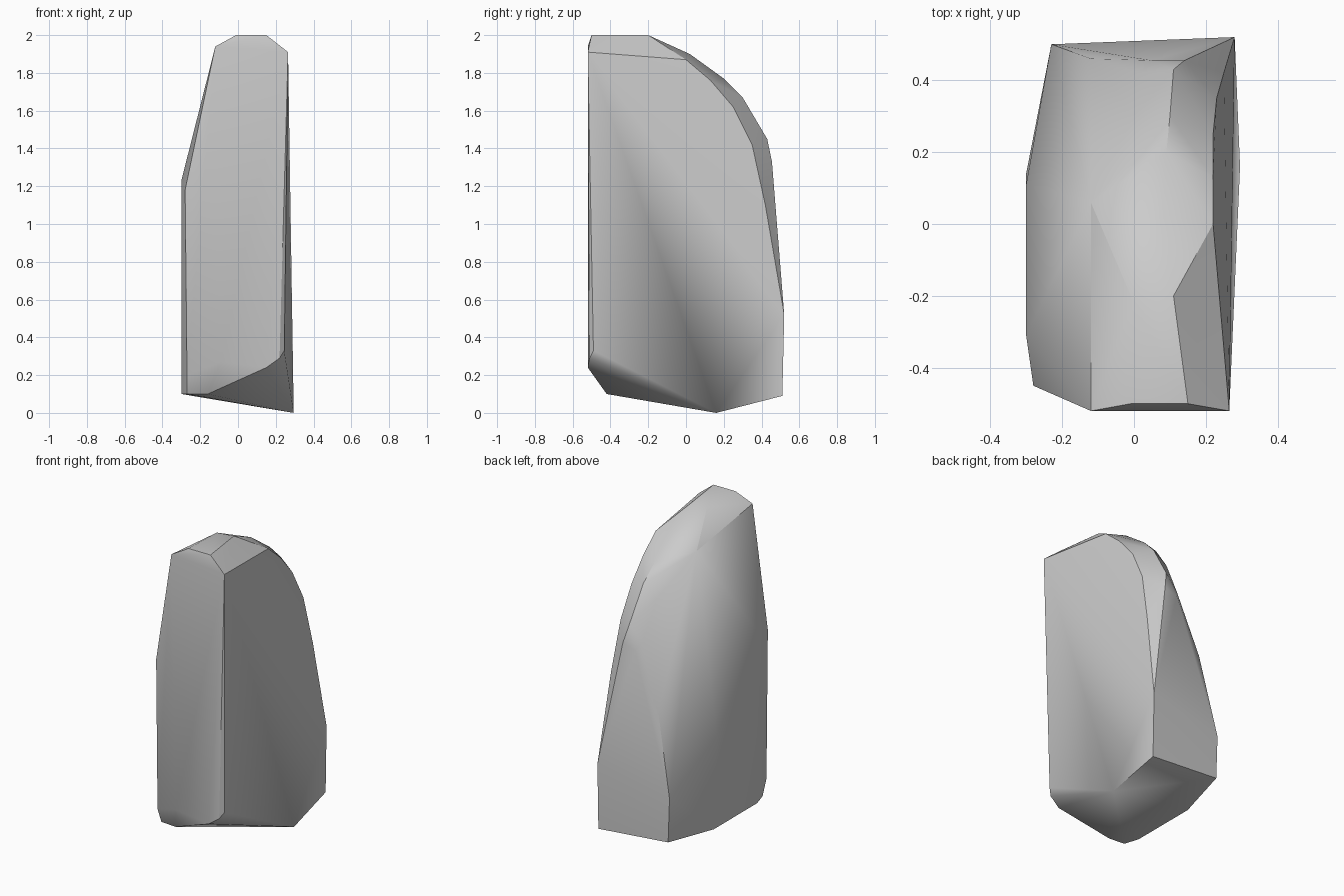
import bpy
import bmesh
import math

# Remove the default object only
default_object = bpy.data.objects.get("Cube")
if default_object is not None:
    bpy.data.objects.remove(default_object, do_unlink=True)


def make_material(name, level):
    """Plain grey material with matching viewport and render colour."""
    material = bpy.data.materials.new(name)
    material.use_nodes = True
    colour = (level, level, level, 1)
    material.diffuse_color = colour
    shader = material.node_tree.nodes["Principled BSDF"]
    shader.inputs["Base Color"].default_value = colour
    return material


def make_boulder(name, ridges, material):
    """Stretch a faceted stone skin over a set of short ridge lines."""
    mesh = bpy.data.meshes.new(name)
    stone = bmesh.new()
    for ridge in ridges.values():
        for point in ridge:
            stone.verts.new(point)
    hull = bmesh.ops.convex_hull(stone, input=list(stone.verts))
    # Discard points that ended up inside the skin
    buried = set(hull["geom_interior"]) | set(hull["geom_unused"])
    loose = [item for item in buried if isinstance(item, bmesh.types.BMVert)]
    bmesh.ops.delete(stone, geom=loose, context="VERTS")
    # Merge nearly flat triangles into broad cleaved faces
    bmesh.ops.dissolve_limit(stone, angle_limit=math.radians(1),
                             verts=list(stone.verts), edges=list(stone.edges))
    bmesh.ops.recalc_face_normals(stone, faces=list(stone.faces))
    stone.to_mesh(mesh)
    stone.free()
    mesh.materials.append(material)
    boulder = bpy.data.objects.new(name, mesh)
    bpy.context.collection.objects.link(boulder)
    bpy.ops.object.select_all(action="DESELECT")
    boulder.select_set(True)
    bpy.context.view_layer.objects.active = boulder
    bpy.ops.object.shade_smooth_by_angle(angle=math.radians(30))
    return boulder


# Ridge lines that bound the standing stone
ridges = {
    # Flat crown and the slope that rolls over to the back
    "crown": [(-.01, -.5, 2), (.15, -.5, 2), (0, -.22, 2), (.11, -.2, 2)],
    "spine": [(.08, .02, 1.9), (.09, .2, 1.77), (.1, .3, 1.67),
              (.11, .43, 1.45), (.14, .455, 1.33), (.05, .455, 1.3)],
    # Edge between the rolled top and the broad left side
    "left_shoulder": [(.265, -.52, 1.91), (.22, 0, 1.87), (.22, .13, 1.76),
                      (.22, .25, 1.62), (.23, .35, 1.42), (.25, .42, 1.1)],
    # Edge between the rolled top and the sloping right side
    "right_shoulder": [(-.12, -.52, 1.94), (-.12, .06, 1.85),
                       (0, .3, 1.6), (.02, .42, 1.36), (-.12, .46, .95)],
    # Upright back corners
    "back_corners": [(.28, .52, .52), (.28, .51, .09),
                     (-.23, .5, .42), (-.22, .5, .13)],
    # Widest line along the right side
    "right_belly": [(-.3, -.31, 1.23), (-.3, .11, .7), (-.28, -.45, 1.18),
                    (-.27, -.45, .2), (-.3, -.31, .1), (-.3, .14, .1)],
    # Chipped lower front and underside
    "front_chip": [(-.09, -.52, .27), (.15, -.52, .24), (.22, -.51, .29),
                   (.245, -.49, .33), (-.16, -.42, .1), (-.27, -.41, .1)],
    "foot": [(.295, .16, 0)],
}

make_boulder("standing_stone", ridges, make_material("stone grey", .6))
